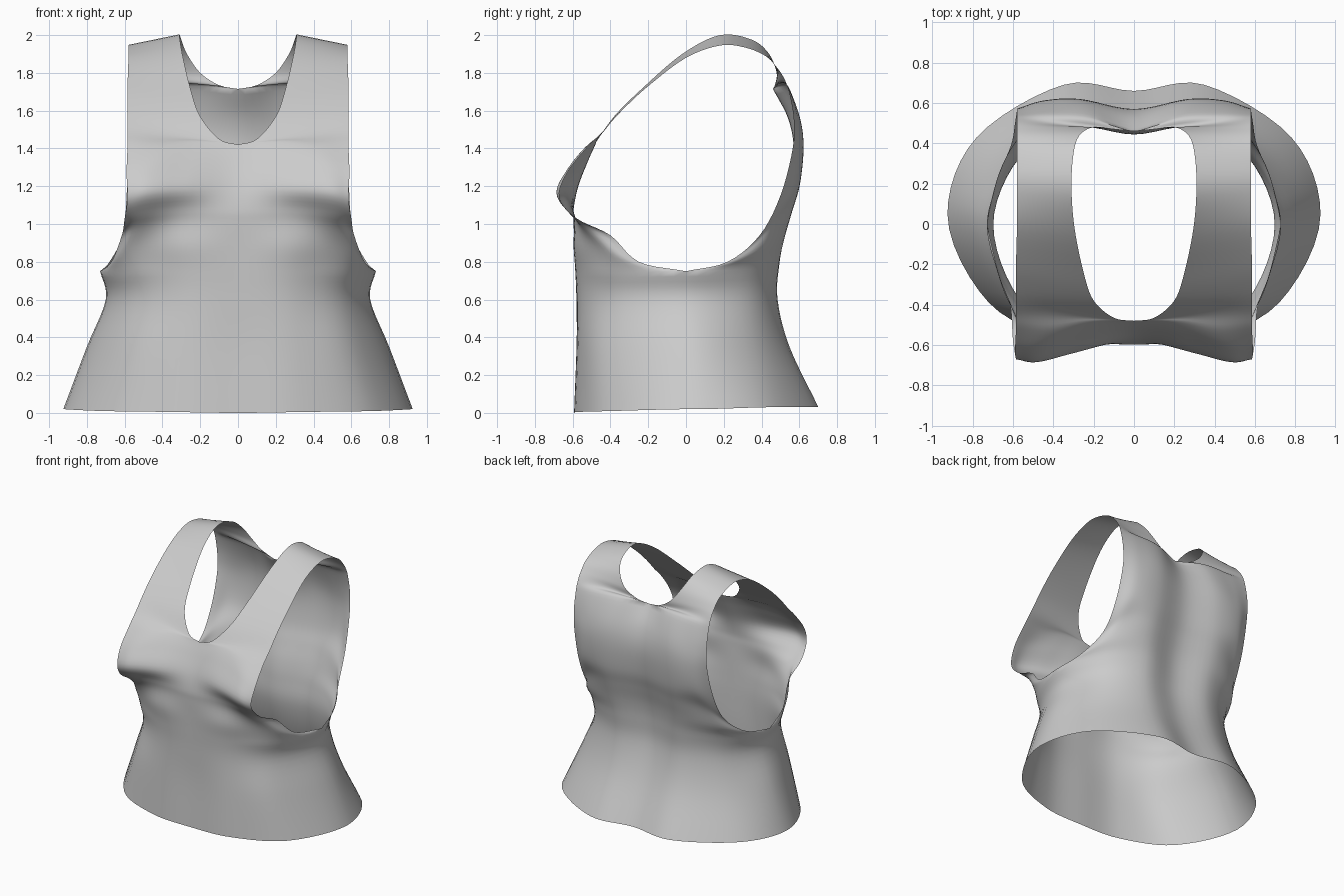
import bpy, bmesh
from mathutils import Vector

if "Cube" in bpy.data.objects:
    bpy.data.objects.remove(bpy.data.objects["Cube"])

# Guide lines of the right half (x, y, z), hem to shoulder.
# Inner line: centre front, then front neckline
front_in = [(0, -.59, 0), (0, -.577, .35), (0, -.58, .6), (0, -.585, .75), (0, -.59, .88),
            (0, -.595, 1.0), (0, -.595, 1.08), (0, -.57, 1.2), (0, -.52, 1.33), (0, -.48, 1.42),
            (.1, -.465, 1.45), (.2, -.38, 1.57), (.25, -.24, 1.71), (.295, -.02, 1.9)]
# Outer line: side seam, then front armhole edge
front_out = [(.925, .05, .02), (.80, .03, .35), (.70, 0, .6), (.73, 0, .75), (.67, -.25, .80),
             (.615, -.40, .94), (.60, -.58, 1.03), (.585, -.67, 1.14), (.59, -.63, 1.27),
             (.585, -.52, 1.41), (.585, -.44, 1.49), (.585, -.34, 1.6), (.585, -.2, 1.73),
             (.58, 0, 1.88)]
# Two lines between them over the front body and bust
front_b = [(.35, -.57, .005), (.32, -.56, .35), (.31, -.55, .6), (.31, -.56, .75), (.31, -.58, .88),
           (.30, -.58, 1.0), (.30, -.60, 1.08), (.28, -.635, 1.19), (.25, -.56, 1.33), (.22, -.49, 1.43)]
front_c = [(.72, -.39, .01), (.62, -.40, .35), (.57, -.37, .6), (.59, -.38, .74), (.58, -.43, .85),
           (.53, -.53, .97), (.50, -.62, 1.06), (.48, -.685, 1.17), (.46, -.62, 1.30), (.42, -.53, 1.41)]
# Same four lines for the back
back_in = [(0, .66, .03), (0, .52, .35), (0, .45, .6), (0, .45, .78), (0, .47, .92),
           (0, .51, 1.06), (0, .55, 1.2), (0, .57, 1.4), (0, .54, 1.56), (0, .46, 1.715),
           (.1, .47, 1.735), (.2, .48, 1.80), (.27, .44, 1.90), (.30, .35, 1.975)]
back_out = [(.925, .05, .02), (.80, .03, .35), (.70, 0, .6), (.73, 0, .75), (.68, .22, .80),
            (.61, .39, .94), (.59, .50, 1.15), (.58, .565, 1.4), (.58, .57, 1.56), (.58, .545, 1.70),
            (.58, .52, 1.77), (.58, .48, 1.83), (.58, .42, 1.89), (.58, .31, 1.935)]
back_b = [(.35, .69, .03), (.32, .54, .35), (.30, .48, .6), (.30, .49, .78), (.30, .52, .92),
          (.29, .56, 1.06), (.28, .60, 1.2), (.27, .62, 1.4), (.25, .60, 1.56), (.22, .53, 1.73)]
back_c = [(.78, .43, .03), (.64, .36, .35), (.57, .33, .6), (.58, .34, .76), (.56, .42, .88),
          (.50, .50, 1.04), (.48, .58, 1.2), (.46, .61, 1.4), (.44, .595, 1.56), (.42, .545, 1.72)]
SHOULDER_IN, SHOULDER_OUT = (.31, .18, 2.0), (.58, .18, 1.945)
ROW_STEPS, COL_STEPS = 5, 6


def spline(p0, p1, p2, p3, t):
    return 0.5 * (2 * p1 + (p2 - p0) * t + (2 * p0 - 5 * p1 + 4 * p2 - p3) * t * t
                  + (3 * p1 - p0 - 3 * p2 + p3) * t ** 3)


def dense(pts, corners=()):
    """Smooth line through pts, with sharp corners at the given indices."""
    out, n = [], len(pts) - 1
    for i in range(n):
        p1, p2 = pts[i], pts[i + 1]
        p0 = 2 * p1 - p2 if i == 0 or i in corners else pts[i - 1]
        p3 = 2 * p2 - p1 if i + 1 == n or i + 1 in corners else pts[i + 2]
        out += [spline(p0, p1, p2, p3, k / ROW_STEPS) for k in range(ROW_STEPS)]
    return out + [pts[-1]]


def over_shoulder(front, top, back):
    return [Vector(p) for p in front + [top] + back[::-1]]


# Join front and back lines over the shoulder; straps are spanned straight
inner = over_shoulder(front_in, SHOULDER_IN, back_in)
outer = over_shoulder(front_out, SHOULDER_OUT, back_out)


def middle_line(front, back, f):
    strap = [inner[i].lerp(outer[i], f) for i in range(10, 19)]
    return [Vector(p) for p in front] + strap + [Vector(p) for p in back[::-1]]


lines = [dense(inner, (9, 19)), dense(middle_line(front_b, back_b, 1 / 3)),
         dense(middle_line(front_c, back_c, 2 / 3)), dense(outer, (3, 25))]

# Loft the half garment
bm = bmesh.new()
rows = []
for r, (a, b, c, d) in enumerate(zip(*lines)):
    f = r / ROW_STEPS
    m = min(f, 28 - f)
    start = Vector((-b.x, b.y, b.z)) if m <= 9 else 2 * a - b
    wrap = min(1, max(0, (5 - m) / 2))           # round the side seam below the armhole
    end = (2 * d - c).lerp(Vector((c.x, 2 * d.y - c.y, c.z)), wrap)
    p = [start, a, b, c, d, end]
    row = [spline(*p[s:s + 4], k / COL_STEPS) for s in range(3) for k in range(COL_STEPS)] + [d]
    rows.append([bm.verts.new(v) for v in row])
for r0, r1 in zip(rows, rows[1:]):
    for i in range(len(r0) - 1):
        bm.faces.new((r0[i], r0[i + 1], r1[i + 1], r1[i]))

# Mirror to the left half and weld the seams
copy = bmesh.ops.duplicate(bm, geom=bm.verts[:] + bm.edges[:] + bm.faces[:])["geom"]
for v in copy:
    if isinstance(v, bmesh.types.BMVert):
        v.co.x = -v.co.x
bmesh.ops.remove_doubles(bm, verts=bm.verts[:], dist=0.0005)
bmesh.ops.recalc_face_normals(bm, faces=bm.faces[:])
for face in bm.faces:
    face.smooth = True

mesh = bpy.data.meshes.new("tank_top")
bm.to_mesh(mesh)
bm.free()
top = bpy.data.objects.new("tank_top", mesh)
bpy.context.collection.objects.link(top)
